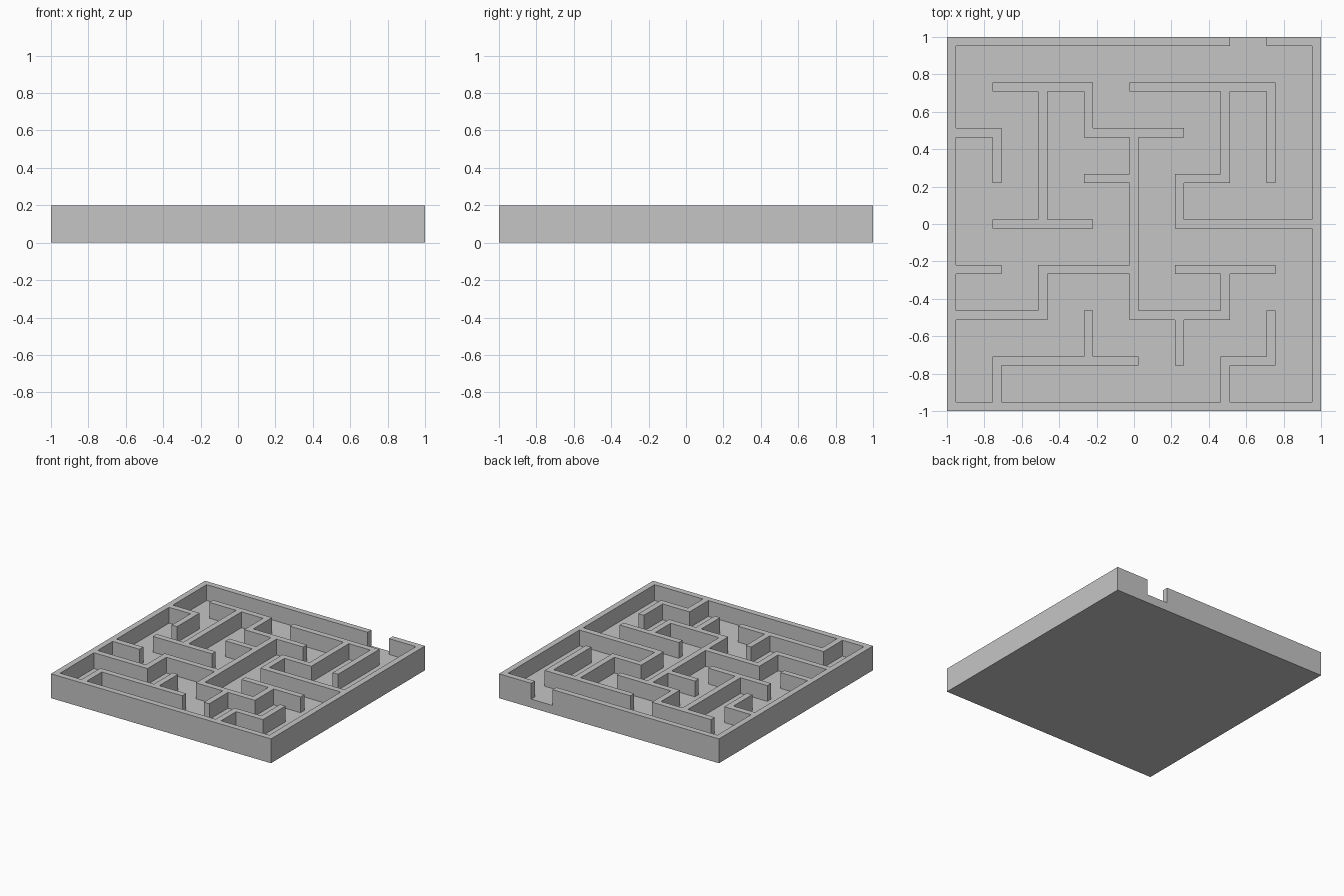
import bpy
import bmesh

cube = bpy.data.objects.get("Cube")
if cube:
    bpy.data.objects.remove(cube, do_unlink=True)

PITCH = 10 / 41        # distance between wall centre lines
HALF = 1 / 41          # half a wall thickness
FLOOR, TOP = 0.07, 0.2

# Walls along x: (row, start, end); walls along y: (column, start, end)
across = [(-4, -4, 4), (4, -4, 2), (4, 3, 4),
          (3, -3, -1), (3, 0, 3), (2, -4, -3), (2, -1, 1), (1, -1, 0),
          (1, 1, 2), (0, -3, -1), (0, 1, 4), (-1, -4, -3), (-1, -2, 0),
          (-1, 1, 3), (-2, -4, -2), (-2, 0, 2), (-3, -3, 0), (-3, 2, 3)]
along = [(-4, -4, 4), (4, -4, 4),
         (-3, 1, 2), (-3, -4, -3), (-2, 0, 3), (-2, -2, -1), (-1, 2, 3),
         (-1, -3, -2), (0, -2, 2), (1, 0, 1), (1, -3, -2), (2, 1, 3),
         (2, -2, -1), (2, -4, -3), (3, 1, 3), (3, -3, -2)]

# Even cells are wall posts, odd cells are the spans between them
walls = set()
for row, a, b in across:
    walls |= {(i, 2 * row + 8) for i in range(2 * a + 8, 2 * b + 9)}
for col, a, b in along:
    walls |= {(2 * col + 8, j) for j in range(2 * a + 8, 2 * b + 9)}

lines = [k * PITCH + s * HALF for k in range(-4, 5) for s in (-1, 1)]
CELLS = range(len(lines) - 1)


def height(i, j):
    if i not in CELLS or j not in CELLS:
        return 0
    return TOP if (i, j) in walls else FLOOR


bm = bmesh.new()


def quad(*points):
    bm.faces.new([bm.verts.new(p) for p in points])


for i in CELLS:
    for j in CELLS:
        x0, x1, y0, y1 = lines[i], lines[i + 1], lines[j], lines[j + 1]
        h = height(i, j)
        # Upper face and underside of the cell
        quad((x0, y0, h), (x1, y0, h), (x1, y1, h), (x0, y1, h))
        quad((x0, y1, 0), (x1, y1, 0), (x1, y0, 0), (x0, y0, 0))
        # Upright faces wherever the neighbouring cell is lower
        sides = [((0, -1), (x0, y0), (x1, y0)), ((1, 0), (x1, y0), (x1, y1)),
                 ((0, 1), (x1, y1), (x0, y1)), ((-1, 0), (x0, y1), (x0, y0))]
        for (di, dj), p, q in sides:
            n = height(i + di, j + dj)
            for lo, hi in ((0, FLOOR), (FLOOR, TOP)):
                if n <= lo and hi <= h:
                    quad((*p, lo), (*q, lo), (*q, hi), (*p, hi))

bmesh.ops.remove_doubles(bm, verts=bm.verts, dist=0.0001)

mesh = bpy.data.meshes.new("maze_board")
bm.to_mesh(mesh)
bm.free()
board = bpy.data.objects.new("maze_board", mesh)
bpy.context.collection.objects.link(board)

# Plain grey material
grey = bpy.data.materials.new("light_grey")
grey.use_nodes = True
colour = (0.56, 0.56, 0.56, 1)
grey.diffuse_color = colour
grey.node_tree.nodes["Principled BSDF"].inputs["Base Color"].default_value = colour
mesh.materials.append(grey)
